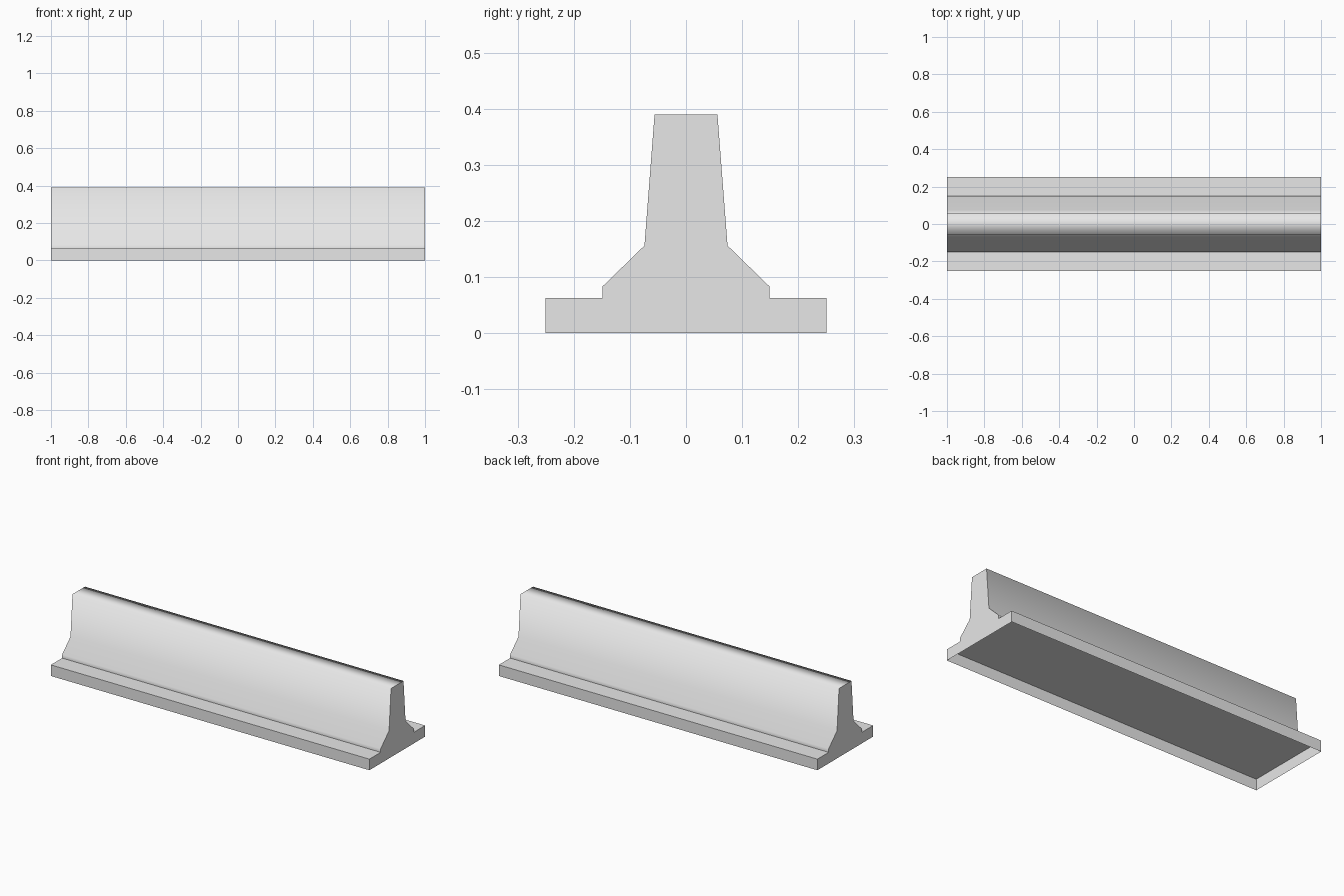
import bpy
import bmesh

cube = bpy.data.objects.get("Cube")
if cube:
    bpy.data.objects.remove(cube, do_unlink=True)

HALF_LENGTH = 1.0
BASE_HALF_WIDTH = 0.25
BASE_TOP = 0.063

# One plain concrete colour
concrete = bpy.data.materials.new("concrete_grey")
concrete.use_nodes = True
colour = (0.8, 0.8, 0.8, 1.0)
concrete.diffuse_color = colour
concrete.node_tree.nodes["Principled BSDF"].inputs["Base Color"].default_value = colour


def add_object(name, bm):
    mesh = bpy.data.meshes.new(name)
    bm.to_mesh(mesh)
    bm.free()
    mesh.materials.append(concrete)
    obj = bpy.data.objects.new(name, mesh)
    bpy.context.collection.objects.link(obj)
    return obj


# Footing: shallow slab, open underneath
bm = bmesh.new()
bmesh.ops.create_cube(bm, size=1.0)
for v in bm.verts:
    v.co.x *= 2 * HALF_LENGTH
    v.co.y *= 2 * BASE_HALF_WIDTH
    v.co.z = (v.co.z + 0.5) * BASE_TOP
bm.normal_update()
underside = [f for f in bm.faces if f.normal.z < -0.9]
bmesh.ops.delete(bm, geom=underside, context='FACES_ONLY')
add_object("footing", bm)

# Wall: mirrored half profile swept along the length
half_profile = [(0.149, BASE_TOP), (0.149, 0.083), (0.074, 0.156), (0.056, 0.39)]
profile = half_profile + [(-y, z) for y, z in reversed(half_profile)]

bm = bmesh.new()
start = bm.faces.new([bm.verts.new((-HALF_LENGTH, y, z)) for y, z in profile])
swept = bmesh.ops.extrude_face_region(bm, geom=[start], use_keep_orig=True)
moved = [e for e in swept["geom"] if isinstance(e, bmesh.types.BMVert)]
bmesh.ops.translate(bm, verts=moved, vec=(2 * HALF_LENGTH, 0, 0))
bmesh.ops.recalc_face_normals(bm, faces=bm.faces)
hidden = [f for f in bm.faces if f.normal.z < -0.9]
bmesh.ops.delete(bm, geom=hidden, context='FACES_ONLY')

# Long faces flow smoothly together, the two ends stay flat and crisp
for f in bm.faces:
    is_end = abs(f.normal.x) > 0.9
    f.smooth = not is_end
    if is_end:
        for e in f.edges:
            e.smooth = False
add_object("barrier_wall", bm)
